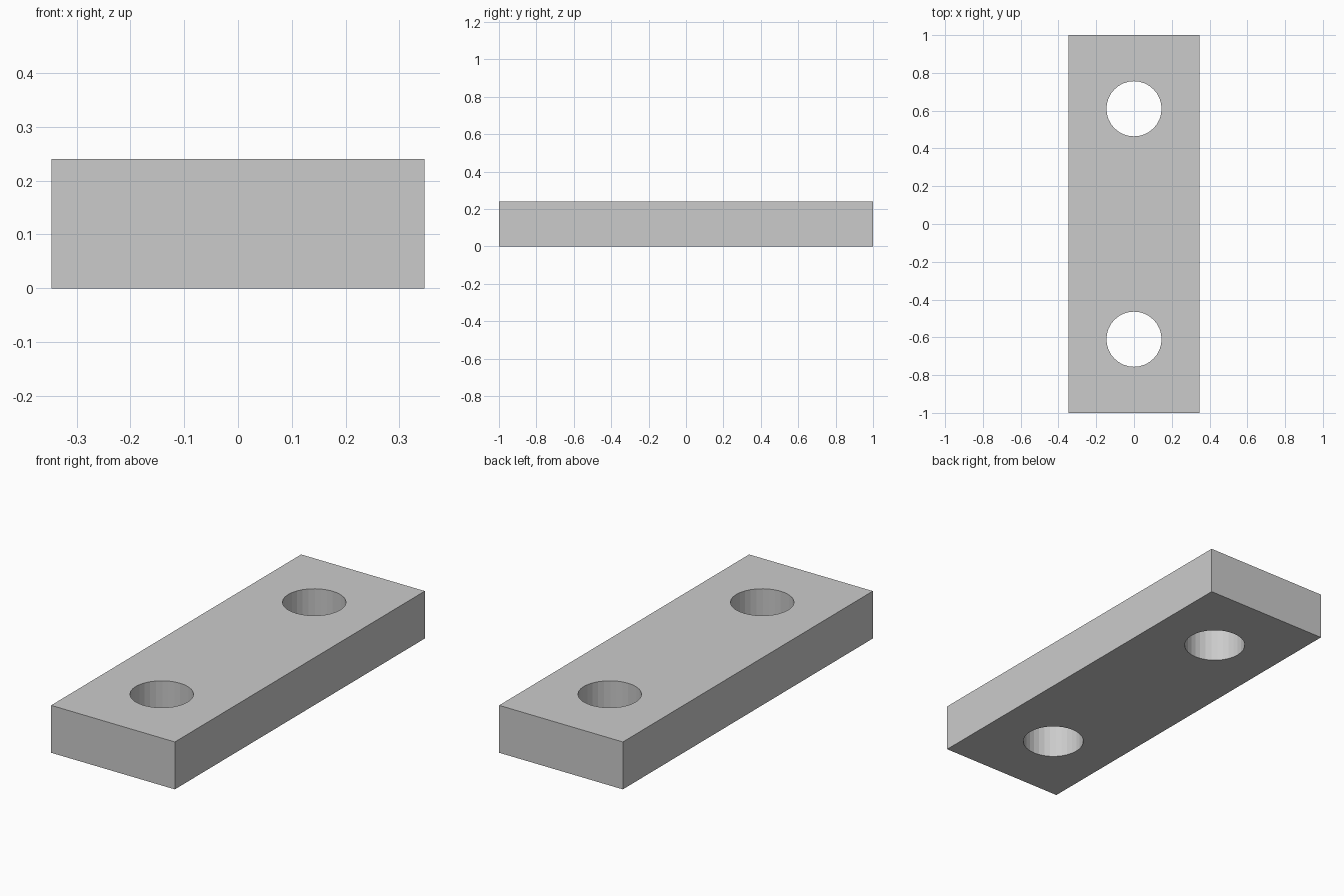
import bpy

if "Cube" in bpy.data.objects:
    bpy.data.objects.remove(bpy.data.objects["Cube"])

WIDTH, LENGTH, HEIGHT = 0.693, 2.0, 0.24
HOLE_Y, HOLE_RADIUS = 0.61, 0.146

# Rectangular plate standing on z = 0
bpy.ops.mesh.primitive_cube_add(size=1, location=(0, 0, HEIGHT / 2))
plate = bpy.context.object
plate.name = "plate"
plate.scale = (WIDTH, LENGTH, HEIGHT)
bpy.ops.object.transform_apply(location=True, rotation=False, scale=True)


def drill_hole(target, y):
    """Cut a round through-hole at the given y position."""
    bpy.ops.mesh.primitive_cylinder_add(
        vertices=32, radius=HOLE_RADIUS, depth=HEIGHT * 2,
        location=(0, y, HEIGHT / 2))
    cutter = bpy.context.object
    cutter.name = "hole_cutter"
    mod = target.modifiers.new("hole", 'BOOLEAN')
    mod.operation = 'DIFFERENCE'
    mod.solver = 'EXACT'
    mod.object = cutter
    bpy.context.view_layer.objects.active = target
    bpy.ops.object.modifier_apply(modifier=mod.name)
    bpy.data.objects.remove(cutter, do_unlink=True)


# Two bolt holes, one near each end
for side in (-1, 1):
    drill_hole(plate, side * HOLE_Y)
